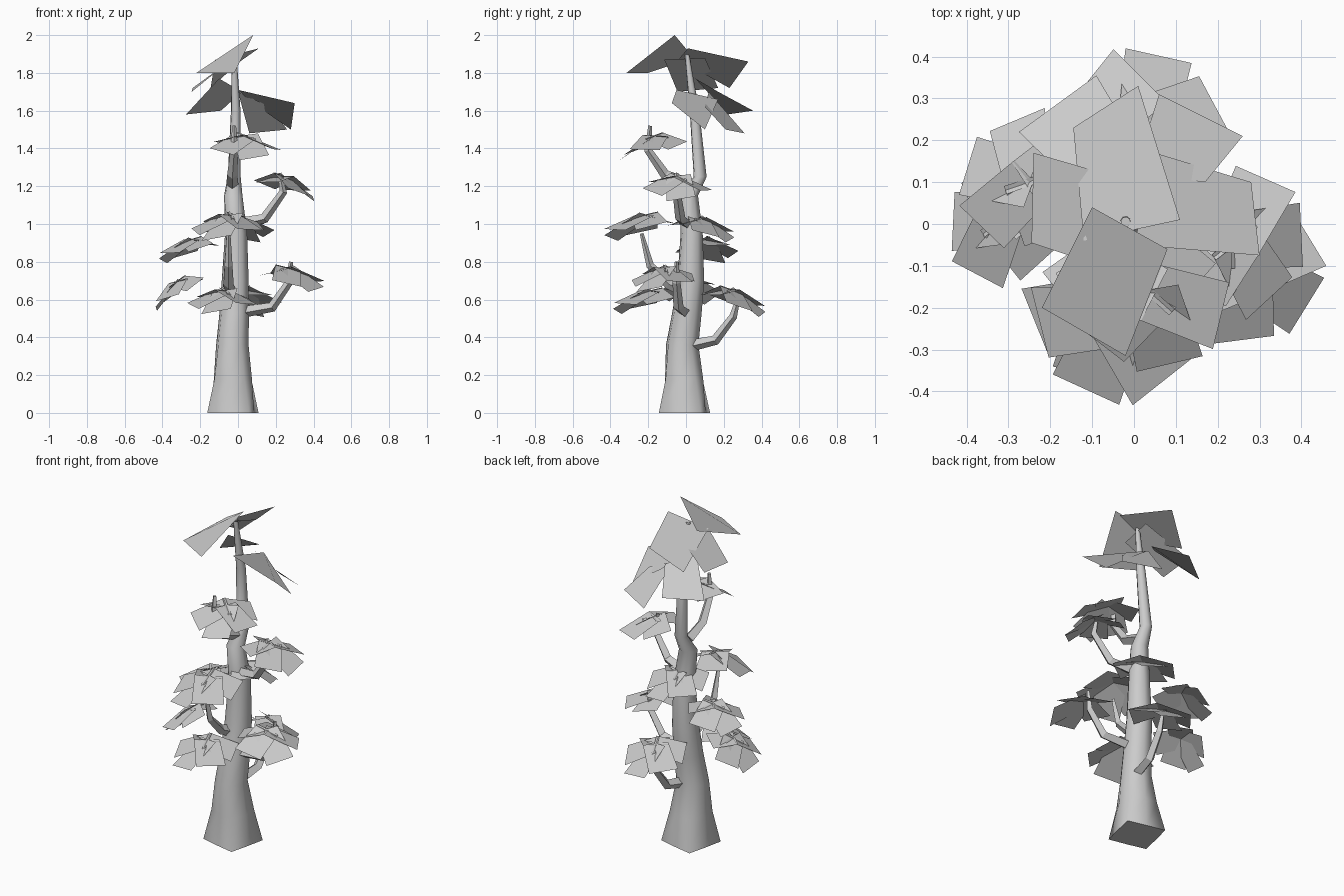
import bpy, bmesh, math
from mathutils import Vector, Matrix

cube = bpy.data.objects.get("Cube")
if cube:
    bpy.data.objects.remove(cube)

grey = bpy.data.materials.new("plain grey")
grey.use_nodes = True
grey.diffuse_color = (0.6, 0.6, 0.6, 1)
grey.node_tree.nodes["Principled BSDF"].inputs["Base Color"].default_value = (0.6, 0.6, 0.6, 1)


def finish(bm, name, smooth=False):
    mesh = bpy.data.meshes.new(name)
    bm.to_mesh(mesh)
    bm.free()
    mesh.materials.append(grey)
    obj = bpy.data.objects.new(name, mesh)
    bpy.context.collection.objects.link(obj)
    for p in mesh.polygons:
        p.use_smooth = smooth and len(p.vertices) == 4
    return obj


def tube(name, stations, sides, level=False, start=90, flats=()):
    """Skin rings of (x, y, z, radius) along a path; flats pull in every second corner."""
    bm = bmesh.new()
    pts = [Vector(s[:3]) for s in stations]
    rings = []
    for i, s in enumerate(stations):
        way = pts[min(i + 1, len(pts) - 1)] - pts[max(i - 1, 0)]
        turn = Matrix() if level else Vector((0, 0, 1)).rotation_difference(way).to_matrix().to_4x4()
        pull = flats[i] if i < len(flats) else 1
        ring = []
        for k in range(sides):
            a = math.radians(start) + math.tau * k / sides
            r = s[3] * (pull if k % 2 else 1)
            ring.append(bm.verts.new(pts[i] + turn @ Vector((math.cos(a), math.sin(a), 0)) * r))
        rings.append(ring)
    for low, high in zip(rings, rings[1:]):
        for k in range(sides):
            n = (k + 1) % sides
            bm.faces.new((low[k], low[n], high[n], high[k]))
    bm.faces.new(rings[0][::-1])
    bm.faces.new(rings[-1])
    return finish(bm, name, level)


def leaf_cluster(name, centre, outward, size, lean):
    """Fan of drooping square leaves, the whole fan tipped outward."""
    bm = bmesh.new()
    tip = Matrix.Rotation(math.radians(outward), 4, 'Z') @ Matrix.Rotation(math.radians(lean), 4, 'Y')
    for i, yaw in enumerate((-130, -60, 0, 55, 125)):
        length = size * (0.8, 1.0, 1.1, 1.0, 0.85)[i]
        half = size * 0.42
        droop = Matrix.Rotation(math.radians(18 + 4 * (i % 3)), 4, 'Y')
        roll = Matrix.Rotation(math.radians(9 * (-1) ** i), 4, 'X')
        m = Matrix.Translation(centre) @ tip @ Matrix.Rotation(math.radians(yaw), 4, 'Z') @ droop @ roll
        corners = ((-0.01, -half * 0.85), (length, -half), (length * 0.95, half), (-0.01, half * 0.85))
        bm.faces.new([bm.verts.new(m @ Vector((x, y, 0))) for x, y in corners])
    return finish(bm, name)


# Trunk: squarish flared foot turning round, with a kink near the top
tube("trunk", [
    (-0.027, -0.008, 0, 0.16), (-0.027, -0.01, 0.18, 0.115), (-0.03, -0.02, 0.36, 0.088),
    (-0.02, 0.005, 0.53, 0.08), (-0.015, 0.025, 0.7, 0.073), (-0.01, 0.03, 0.95, 0.06),
    (-0.025, 0.015, 1.15, 0.05), (-0.02, 0.075, 1.25, 0.035), (-0.012, 0.045, 1.6, 0.026),
    (-0.02, 0.005, 1.9, 0.012)], 8, level=True, start=32, flats=(0.72, 0.9))

# Bent branches
branches = {
    "left_lower_branch": [(0.0, 0, 0.53), (0.18, -0.04, 0.56), (0.27, -0.05, 0.69), (0.28, -0.05, 0.8)],
    "left_upper_branch": [(0, 0.01, 1.0), (0.14, -0.03, 1.03), (0.24, -0.05, 1.17), (0.22, -0.05, 1.27)],
    "front_upper_branch": [(-0.03, 0.02, 1.21), (-0.03, -0.11, 1.26), (-0.02, -0.2, 1.39), (-0.02, -0.19, 1.52)],
    "front_middle_branch": [(-0.04, 0, 0.64), (-0.05, -0.09, 0.68), (-0.05, -0.19, 0.78), (-0.05, -0.235, 0.95)],
    "back_branch": [(0, 0.02, 0.355), (0.02, 0.155, 0.385), (0.03, 0.25, 0.51), (0.03, 0.28, 0.62)],
}
for name, path in branches.items():
    tube(name, [(*p, r) for p, r in zip(path, (0.032, 0.027, 0.021, 0.01))], 4)

# Leaf clusters: centre, outward heading, leaf size, lean
clusters = {
    "front_low_leaves": ((-0.07, -0.19, 0.645), -105, 0.195, 5),
    "right_low_leaves": ((-0.32, 0.01, 0.695), 182, 0.17, 26),
    "left_low_leaves": ((0.265, -0.11, 0.765), -30, 0.19, 7),
    "back_low_leaves": ((0.03, 0.24, 0.65), 80, 0.195, 12),
    "right_middle_leaves": ((-0.25, 0.1, 0.915), 165, 0.175, 10),
    "front_middle_leaves": ((-0.04, -0.22, 1.045), -113, 0.21, 6),
    "back_middle_leaves": ((0.0, 0.07, 1.03), 75, 0.19, 8),
    "left_upper_leaves": ((0.24, -0.04, 1.25), 5, 0.185, 10),
    "front_upper_leaves": ((0.04, -0.165, 1.465), -75, 0.195, 7),
}
for name, spec in clusters.items():
    leaf_cluster(name, *spec)

# Large crown leaves
crown = [
    [(0.08, -0.06, 2.0), (-0.1, 0.04, 1.88), (-0.22, -0.2, 1.8), (-0.02, -0.315, 1.8)],
    [(0.01, 0.33, 1.86), (-0.145, 0.23, 1.72), (-0.12, -0.04, 1.87), (0.11, 0.01, 1.93)],
    [(-0.24, 0.17, 1.72), (-0.245, -0.045, 1.7), (-0.035, -0.115, 1.87), (0, 0.1, 1.88)],
    [(-0.275, 0.22, 1.58), (-0.1, 0.05, 1.77), (0.02, 0.17, 1.7), (-0.09, 0.355, 1.6)],
    [(0.06, 0.31, 1.48), (0, 0.12, 1.7), (0.17, 0.1, 1.62), (0.26, 0.21, 1.5)],
    [(0.05, 0.17, 1.66), (0, -0.05, 1.71), (0.3, -0.075, 1.64), (0.28, 0.1, 1.5)],
]
bm = bmesh.new()
for quad in crown:
    bm.faces.new([bm.verts.new(c) for c in quad])
finish(bm, "crown_leaves")
